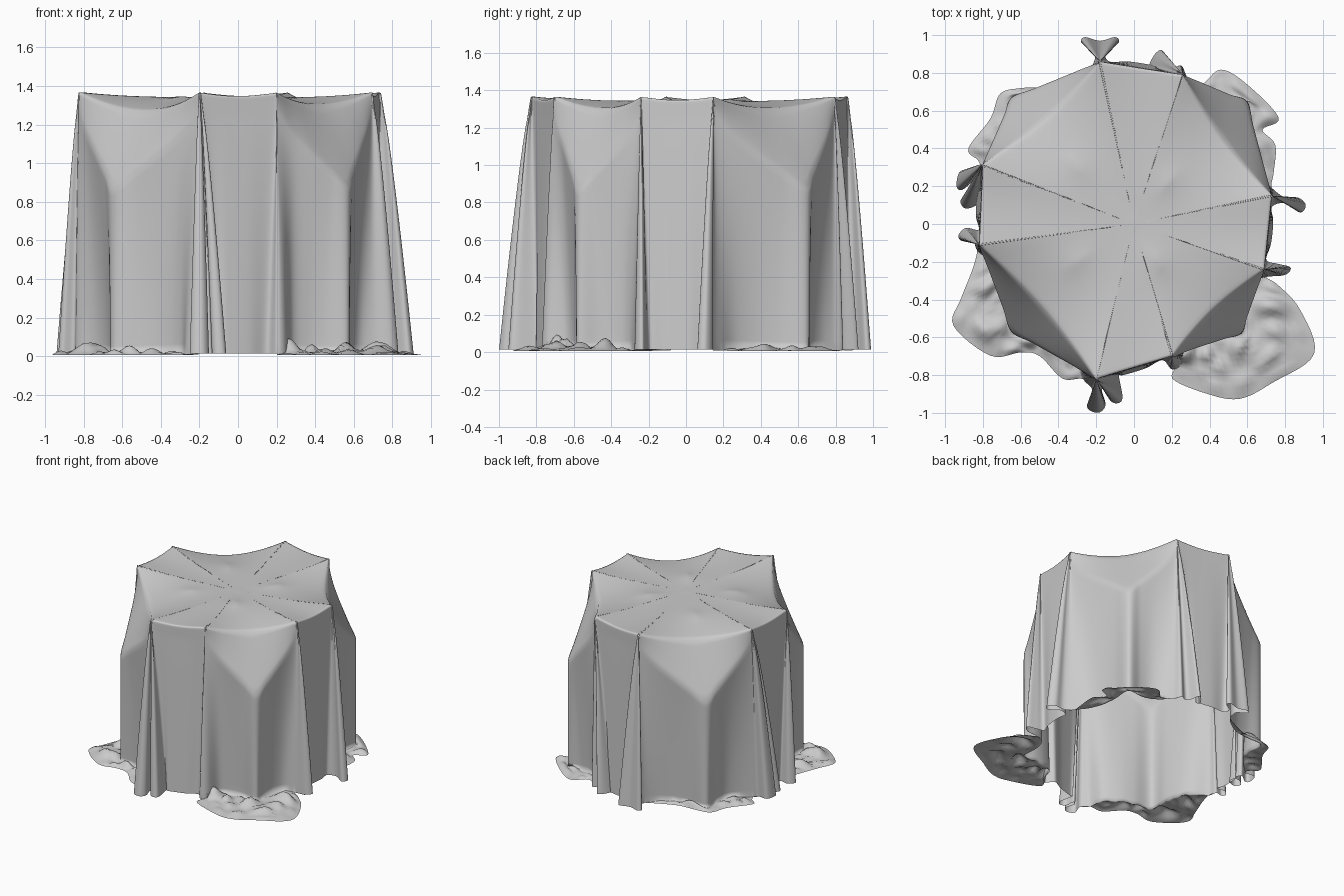
import bpy, bmesh, math
from mathutils import Vector, noise

if "Cube" in bpy.data.objects:
    bpy.data.objects.remove(bpy.data.objects["Cube"])

TOP = 1.365
# Hidden supports that lift the cloth: eight posts (pairs per side) and four lower corners
posts = [(-.2, -.82), (.2, -.70), (.69, -.24), (.73, .15),
         (.26, .79), (-.18, .86), (-.8, .32), (-.82, -.11)]
tips = [(.57, -.58), (.6, .65), (-.65, .67), (-.65, -.57)]
dips = [.06, .06, .07, .09]

# Hem outline of the hanging folds below each post, anticlockwise
folds_a = [
    [(-.27, -.82), (-.22, -.88), (-.25, -.97), (-.19, -1.0), (-.15, -.96), (-.17, -.88),
     (-.14, -.86), (-.13, -.93), (-.09, -.95), (-.06, -.92), (-.08, -.80)],
    [(.15, -.72), (.20, -.77), (.25, -.74)],
    [(.70, -.28), (.80, -.27), (.83, -.23), (.76, -.21), (.70, -.19)],
    [(.73, .09), (.80, .11), (.88, .06), (.91, .10), (.87, .14), (.80, .14), (.73, .19)]]
folds_b = [
    [(.28, .78), (.25, .84), (.20, .82), (.17, .84), (.15, .92), (.11, .90), (.08, .84)],
    [(-.13, .86), (-.15, .91), (-.08, .96), (-.10, .99), (-.18, .97), (-.26, .99),
     (-.28, .96), (-.21, .91), (-.22, .84)],
    [(-.81, .30), (-.84, .28), (-.92, .28), (-.94, .20), (-.91, .18), (-.84, .23),
     (-.82, .18), (-.88, .16), (-.92, .12), (-.89, .08), (-.82, .11)],
    [(-.82, -.03), (-.89, -.02), (-.93, -.06), (-.91, -.09), (-.85, -.08), (-.83, -.14)]]
folds = folds_a + folds_b

# Outline of the cloth lying on the floor at each corner
pools = [
    [(.20, -.82), (.38, -.90), (.56, -.93), (.74, -.84), (.96, -.69), (.88, -.45), (.76, -.32)],
    [(.74, .27), (.75, .42), (.68, .50), (.77, .56), (.60, .74), (.46, .82), (.36, .74)],
    [(-.30, .79), (-.45, .73), (-.60, .72), (-.71, .69), (-.76, .56), (-.88, .40), (-.83, .34)],
    [(-.86, -.25), (-.92, -.40), (-.96, -.54), (-.76, -.70), (-.60, -.68), (-.50, -.70),
     (-.38, -.82)]]


def v(p, z=0.0):
    return Vector((p[0], p[1], z))


# Each control column: rim, ridge, hem, floor edge
columns = []


def add_folds(k):
    post = v(posts[k], TOP)
    for p in folds[k]:
        hem = v(p, .008)
        flat = v(p, TOP)
        ridge = post.lerp(flat, .16)
        ridge.z = 1.25
        columns.append((post.lerp(flat, .06), ridge, hem, hem.copy()))


for side in range(4):
    a, b = v(posts[2 * side], TOP), v(posts[2 * side + 1], TOP)
    add_folds(2 * side)
    # flat panel between the two posts of a side
    for u in (.35, .65):
        rim = a.lerp(b, u)
        rim.z -= .015
        ridge = rim.copy()
        ridge.z = 1.25
        hem = v(rim * 1.03, .008)
        columns.append((rim, ridge, hem, hem.copy()))
    add_folds(2 * side + 1)
    # swag, corner tent and floor pool
    c = v(posts[(2 * side + 2) % 8], TOP)
    tip = v(tips[side])
    n = len(pools[side])
    for i, p in enumerate(pools[side]):
        u = (i + 1) / (n + 1)
        w = 1 - abs(2 * u - 1)
        rim = b.lerp(c, u)
        rim *= 1 - .05 * math.sin(math.pi * u)
        rim.z = TOP - dips[side] * 4 * u * (1 - u)
        ridge = (b if u < .5 else c).lerp(tip, w)
        ridge.z = 1.25 - .38 * w ** .9
        hem = v(ridge * (1 - .08 * math.sin(math.pi * w)), .012)
        columns.append((rim, ridge, hem, v(p, .006)))


def smooth_ring(level, sub=6):
    """Closed smooth curve through one level of the control columns."""
    pts = [c[level] for c in columns]
    n = len(pts)
    out = []
    for i in range(n):
        p0, p1, p2, p3 = (pts[(i + d) % n] for d in (-1, 0, 1, 2))
        for s in range(sub):
            t = s / sub
            out.append(.5 * (2 * p1 + (p2 - p0) * t + (2 * p0 - 5 * p1 + 4 * p2 - p3) * t * t
                             + (3 * p1 - p0 - 3 * p2 + p3) * t ** 3))
    return out


rim, ridge, hem, edge = (smooth_ring(k) for k in range(4))
bumps = [(-.3, .3), (.18, .22), (.12, -.2), (-.3, -.2)]
rows = []

# Top sheet with four soft bumps
for s in [.04, .1, .17, .24, .31, .38, .45, .52, .6, .68, .76, .83, .9, .95, .98]:
    row = []
    for p in rim:
        q = v(p * s, 1.338 + (p.z - 1.338) * s ** 3)
        for bp in bumps:
            q.z += .022 * math.exp(-math.hypot(q.x - bp[0], q.y - bp[1]) / .07)
        row.append(q)
    rows.append(row)
# Rim to ridge
for k in range(8):
    rows.append([p.lerp(q, k / 8) for p, q in zip(rim, ridge)])
# Ridge to floor, folds spreading towards the hem
for k in range(23):
    t = k / 22
    row = []
    for p, q in zip(ridge, hem):
        r = p.lerp(q, t ** .85)
        r.z = p.z + (q.z - p.z) * t
        row.append(r)
    rows.append(row)
# Rumpled cloth on the floor
for k in range(1, 13):
    t = k / 12
    row = []
    for p, q in zip(hem, edge):
        r = p.lerp(q, t)
        amp = min(1, (q - p).length / .2)
        r.z = max(.003, r.z) + .13 * amp * math.sin(math.pi * t ** .7) * abs(noise.noise(v(r * 8, 2)))
        row.append(r)
    rows.append(row)

bm = bmesh.new()
grid = [[bm.verts.new(p) for p in row] for row in rows]
n = len(rim)
centre = bm.verts.new((0, 0, 1.342))
for j in range(n):
    m = (j + 1) % n
    bm.faces.new((centre, grid[0][j], grid[0][m]))
    for a, b in zip(grid, grid[1:]):
        bm.faces.new((a[j], b[j], b[m], a[m]))
bmesh.ops.remove_doubles(bm, verts=bm.verts, dist=.0006)
bmesh.ops.recalc_face_normals(bm, faces=bm.faces)
mesh = bpy.data.meshes.new("draped_cloth")
bm.to_mesh(mesh)
bm.free()
for f in mesh.polygons:
    f.use_smooth = True
cloth = bpy.data.objects.new("draped_cloth", mesh)
bpy.context.collection.objects.link(cloth)
soft = cloth.modifiers.new("soften", 'SMOOTH')
soft.factor = .4
soft.iterations = 2
